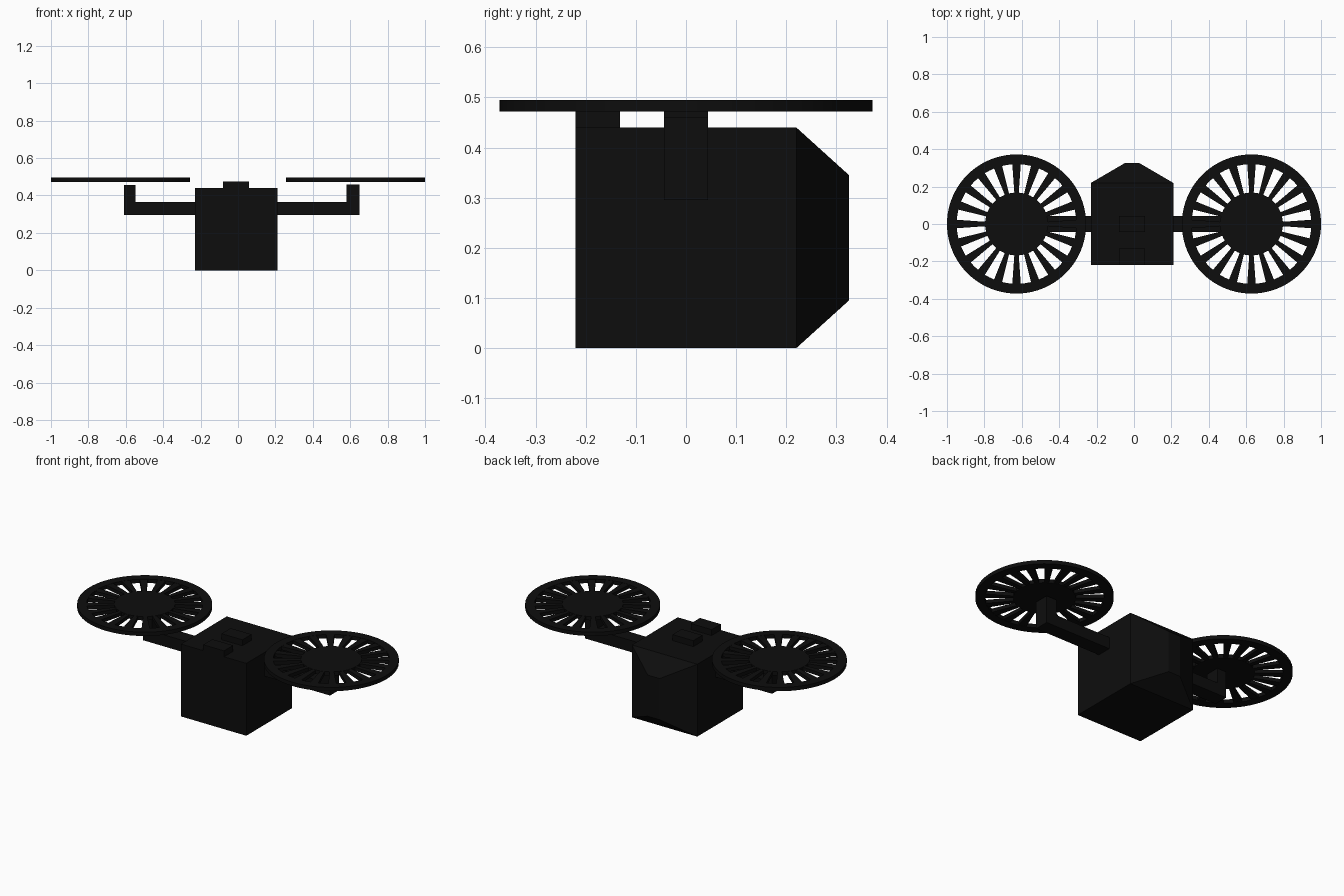
import bpy, bmesh, math

if "Cube" in bpy.data.objects:
    bpy.data.objects.remove(bpy.data.objects["Cube"])

black = bpy.data.materials.new("matte_black")
black.diffuse_color = (0.004, 0.004, 0.004, 1)
black.use_nodes = True
black.node_tree.nodes["Principled BSDF"].inputs["Base Color"].default_value = black.diffuse_color


def finish(name, bm, smooth=False):
    bmesh.ops.recalc_face_normals(bm, faces=bm.faces[:])
    me = bpy.data.meshes.new(name)
    bm.to_mesh(me)
    bm.free()
    me.materials.append(black)
    ob = bpy.data.objects.new(name, me)
    bpy.context.collection.objects.link(ob)
    if smooth:
        bpy.context.view_layer.objects.active = ob
        ob.select_set(True)
        bpy.ops.object.shade_smooth_by_angle(angle=math.radians(30))
        ob.select_set(False)
    return ob


def add_loft(bm, a, b):
    # Closed solid between two matching polygons
    va, vb = [bm.verts.new(p) for p in a], [bm.verts.new(p) for p in b]
    bm.faces.new(va)
    bm.faces.new(vb)
    n = len(a)
    for i in range(n):
        j = (i + 1) % n
        bm.faces.new((va[i], va[j], vb[j], vb[i]))


def rect_xz(x0, x1, z0, z1, y):
    return [(x0, y, z0), (x1, y, z0), (x1, y, z1), (x0, y, z1)]


def box(name, x0, x1, y0, y1, z0, z1):
    bm = bmesh.new()
    add_loft(bm, rect_xz(x0, x1, z0, z1, y0), rect_xz(x0, x1, z0, z1, y1))
    return finish(name, bm)


def polar(cx, r, a, z):
    return (cx + r * math.cos(a), r * math.sin(a), z)


def rotor(name, cx, z0=0.472, z1=0.495, r_hub=0.168, r_in=0.32, r_out=0.372,
          blades=20, seg=80):
    bm = bmesh.new()
    angles = [2 * math.pi * i / seg for i in range(seg)]
    # Solid hub disc
    add_loft(bm, [polar(cx, r_hub, a, z0) for a in angles],
             [polar(cx, r_hub, a, z1) for a in angles])
    # Outer rim
    section = [(r_in, z0), (r_out, z0), (r_out, z1), (r_in, z1)]
    rings = [[bm.verts.new(polar(cx, r, a, z)) for a in angles] for r, z in section]
    for k in range(4):
        p, q = rings[k], rings[(k + 1) % 4]
        for i in range(seg):
            j = (i + 1) % seg
            bm.faces.new((p[i], p[j], q[j], q[i]))
    # Wedge-shaped blades
    half = math.pi / blades * 0.45
    for i in range(blades):
        a = 2 * math.pi * i / blades
        outline = [(r_hub - 0.004, a - half), (r_in + 0.004, a - half),
                   (r_in + 0.004, a + half), (r_hub - 0.004, a + half)]
        add_loft(bm, [polar(cx, r, t, z0 + 0.001) for r, t in outline],
                 [polar(cx, r, t, z1 - 0.001) for r, t in outline])
    return finish(name, bm, True)


# Body: cube with a tapered rear
bm = bmesh.new()
secs = [rect_xz(-0.23, 0.21, 0, 0.44, -0.22), rect_xz(-0.23, 0.21, 0, 0.44, 0.22),
        rect_xz(-0.05, 0.03, 0.095, 0.345, 0.325)]
loops = [[bm.verts.new(p) for p in s] for s in secs]
for p, q in zip(loops, loops[1:]):
    for i in range(4):
        j = (i + 1) % 4
        bm.faces.new((p[i], p[j], q[j], q[i]))
bm.faces.new(loops[0])
bm.faces.new(loops[-1])
finish("body", bm)

# Blocks on top of the body
box("top_block_front", -0.08, 0.06, -0.22, -0.132, 0.43, 0.476)
box("top_block_middle", -0.08, 0.06, -0.044, 0.044, 0.43, 0.476)

# Arms, uprights and rotors
for side, inner, outer, post, top, cx in (("left", -0.22, -0.61, -0.548, 0.455, -0.628),
                                          ("right", 0.20, 0.65, 0.58, 0.46, 0.628)):
    box(side + "_arm", *sorted((inner, outer)), -0.044, 0.044, 0.295, 0.365)
    box(side + "_upright", *sorted((post, outer)), -0.044, 0.044, 0.36, top)
    rotor(side + "_rotor", cx)
